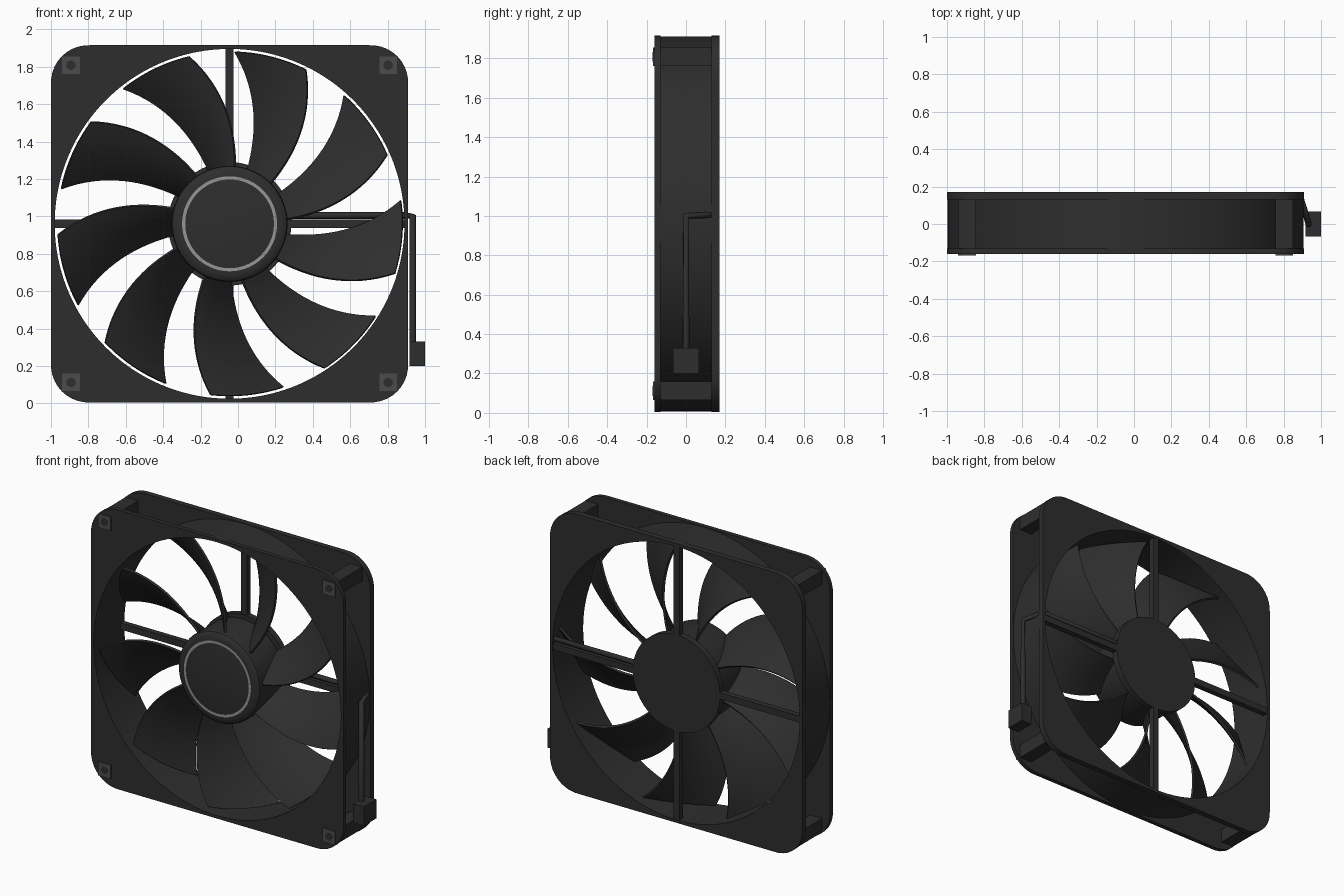
import bpy, bmesh
from math import sin, cos, pi, radians, sqrt
from mathutils import Vector, Matrix

cube = bpy.data.objects.get("Cube")
if cube:
    bpy.data.objects.remove(cube, do_unlink=True)

CX, CZ = -0.045, 0.96       # fan axis
HALF, CORNER = 0.955, 0.2   # frame half size and corner radius
BORE = 0.935


def material(name, v):
    m = bpy.data.materials.new(name)
    m.use_nodes = True
    m.diffuse_color = (v, v, v, 1)
    b = m.node_tree.nodes["Principled BSDF"]
    b.inputs["Base Color"].default_value = (v, v, v, 1)
    b.inputs["Roughness"].default_value = 0.6
    return m


BLACK = material("black plastic", 0.027)
PAD = material("grey rubber", 0.07)
SILVER = material("silver grey", 0.3)


def finish(name, bm, mat):
    bmesh.ops.recalc_face_normals(bm, faces=bm.faces)
    me = bpy.data.meshes.new(name)
    bm.to_mesh(me)
    bm.free()
    for p in me.polygons:
        p.use_smooth = True
    me.set_sharp_from_angle(angle=radians(35))
    me.materials.append(mat)
    ob = bpy.data.objects.new(name, me)
    bpy.context.collection.objects.link(ob)
    return ob


def polar(r, a, y):
    return Vector((CX + r * cos(a), y, CZ + r * sin(a)))


def rounded_square(a):
    """Distance from the axis to the frame outline at angle a."""
    c, s = abs(cos(a)), abs(sin(a))
    k = HALF - CORNER
    if HALF * min(c, s) <= k * max(c, s):
        return HALF / max(c, s)
    return k * (c + s) + sqrt((k * (c + s)) ** 2 - 2 * k * k + CORNER ** 2)


def ring(name, outer, inner, y0, y1, mat, n=240):
    """Flat ring with an outline function and a round hole."""
    bm = bmesh.new()
    loops = []
    for fn, y in ((outer, y0), (outer, y1), (inner, y1), (inner, y0)):
        loops.append([bm.verts.new(polar(fn(2 * pi * i / n), 2 * pi * i / n, y)) for i in range(n)])
    for a, b in zip(loops, loops[1:] + loops[:1]):
        for i in range(n):
            j = (i + 1) % n
            bm.faces.new((a[i], a[j], b[j], b[i]))
    return finish(name, bm, mat)


def lathe(name, profile, mat, x=CX, z=CZ, n=96):
    """Closed round solid along y from (radius, y) points."""
    bm = bmesh.new()
    loops = [[bm.verts.new((x + r * cos(2 * pi * i / n), y, z + r * sin(2 * pi * i / n)))
              for i in range(n)] for r, y in profile]
    for a, b in zip(loops, loops[1:]):
        for i in range(n):
            j = (i + 1) % n
            bm.faces.new((a[i], a[j], b[j], b[i]))
    bm.faces.new(loops[0])
    bm.faces.new(loops[-1])
    return finish(name, bm, mat)


def box(name, lo, hi, mat):
    lo, hi = Vector(lo), Vector(hi)
    bm = bmesh.new()
    bmesh.ops.create_cube(bm, size=1, matrix=Matrix.Translation((lo + hi) / 2)
                          @ Matrix.Diagonal((*(hi - lo), 1)))
    return finish(name, bm, mat)


# Frame: two plates joined by a round duct
ring("front_plate", rounded_square, lambda a: BORE, -0.16, -0.13, BLACK)
ring("back_plate", rounded_square, lambda a: BORE, 0.13, 0.17, BLACK)
ring("duct", lambda a: 0.952, lambda a: BORE, -0.131, 0.131, BLACK)

# Corner posts, rubber pads and screw holes
for sx, side in ((1, "left"), (-1, "right")):
    for sz, level in ((1, "upper"), (-1, "lower")):
        x, z, h = CX + sx * 0.848, CZ + sz * 0.848, 0.047
        tag = f"{level}_{side}"
        box("post_" + tag, (x - h, -0.131, z - h), (x + h, 0.131, z + h), BLACK)
        box("pad_" + tag, (x - h, -0.168, z - h), (x + h, -0.159, z + h), PAD)
        lathe("screw_hole_" + tag, [(0.025, -0.1695), (0.025, -0.165)], BLACK, x, z, 24)

# Hub with its bright ring, and the motor mount behind
lathe("hub", [(0.27, -0.155), (0.293, -0.149), (0.306, -0.138), (0.31, -0.12), (0.31, 0.11)], BLACK)
ring("hub_ring", lambda a: 0.254, lambda a: 0.237, -0.158, -0.152, SILVER, 96)
lathe("motor_mount", [(0.33, 0.125), (0.33, 0.168)], BLACK)

# Back struts
W = 0.022
for name, dx, dz in (("left", 1, 0), ("right", -1, 0), ("top", 0, 1), ("bottom", 0, -1)):
    ends = [(CX + dx * r, CZ + dz * r) for r in (0.3, 0.945)]
    xs, zs = sorted(e[0] for e in ends), sorted(e[1] for e in ends)
    wx, wz = W * abs(dz), W * abs(dx)
    box("strut_" + name, (xs[0] - wx, 0.13, zs[0] - wz), (xs[1] + wx, 0.168, zs[1] + wz), BLACK)


# Swept, pitched blades
def sweep(t):
    return radians(56.5 + 12 * t + 7.2 * t * t)


def blade(name, turn, rows=16, cols=10):
    bm = bmesh.new()
    grid = []
    for i in range(rows + 1):
        t = i / rows
        r = 0.3 + 0.622 * t
        half = radians(13.2 - t)
        row = []
        for j in range(cols + 1):
            u = j / cols
            y = -0.11 + 0.23 * (0.65 * u + 0.35 * u * u)
            row.append(bm.verts.new(polar(r, turn + sweep(t) + half * (2 * u - 1), y)))
        grid.append(row)
    for a, b in zip(grid, grid[1:]):
        for j in range(cols):
            bm.faces.new((a[j], a[j + 1], b[j + 1], b[j]))
    bmesh.ops.recalc_face_normals(bm, faces=bm.faces)
    bmesh.ops.solidify(bm, geom=bm.faces[:], thickness=0.014)
    return finish(name, bm, BLACK)


for k in range(9):
    blade(f"blade_{k + 1}", -k * 2 * pi / 9)

# Cable along the strut, over the side and down to the connector
cu = bpy.data.curves.new("cable", "CURVE")
cu.dimensions = "3D"
cu.bevel_depth = 0.018
cu.bevel_resolution = 2
path = [(0.2, 0.148, 1.005), (0.89, 0.148, 1.005), (0.934, 0, 1.0), (0.934, 0, 0.31)]
sp = cu.splines.new("POLY")
sp.points.add(len(path) - 1)
for p, co in zip(sp.points, path):
    p.co = (*co, 1)
cu.use_fill_caps = True
cu.materials.append(BLACK)
bpy.context.collection.objects.link(bpy.data.objects.new("cable", cu))
box("connector", (0.918, -0.067, 0.2), (1.0, 0.067, 0.33), BLACK)
